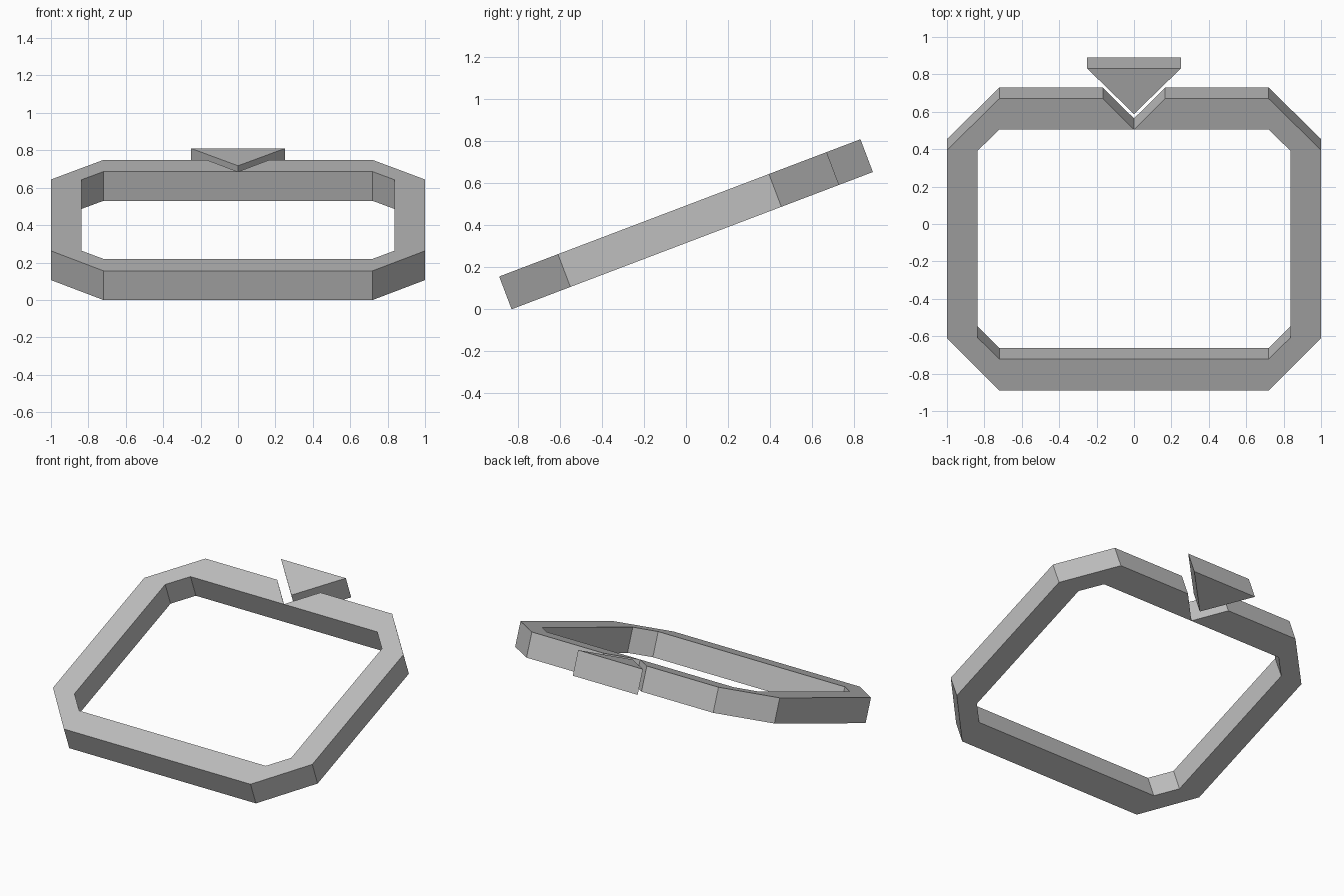
import bpy, bmesh, math

if "Cube" in bpy.data.objects:
    bpy.data.objects.remove(bpy.data.objects["Cube"], do_unlink=True)

TILT = math.radians(20.8)
THICK = 0.167
CENTRE_HEIGHT = 0.494

grey = bpy.data.materials.new("plain grey")
grey.use_nodes = True
colour = (0.52, 0.52, 0.52, 1)
grey.diffuse_color = colour
grey.node_tree.nodes["Principled BSDF"].inputs["Base Color"].default_value = colour


def tilted_plate(name, points, faces):
    """Flat outline thickened downward, then leaned up toward the back."""
    bm = bmesh.new()
    verts = [bm.verts.new((x, y / math.cos(TILT), 0)) for x, y in points]
    for face in faces:
        bm.faces.new([verts[i] for i in face])
    bmesh.ops.recalc_face_normals(bm, faces=bm.faces)
    ext = bmesh.ops.extrude_face_region(bm, geom=bm.faces[:], use_keep_orig=True)
    moved = [g for g in ext["geom"] if isinstance(g, bmesh.types.BMVert)]
    bmesh.ops.translate(bm, vec=(0, 0, -THICK), verts=moved)
    bmesh.ops.recalc_face_normals(bm, faces=bm.faces)
    mesh = bpy.data.meshes.new(name)
    bm.to_mesh(mesh)
    bm.free()
    mesh.materials.append(grey)
    obj = bpy.data.objects.new(name, mesh)
    obj.location.z = CENTRE_HEIGHT
    obj.rotation_euler.x = TILT
    bpy.context.collection.objects.link(obj)
    return obj


def both_sides(half):
    return half + [(-x, y) for x, y in reversed(half)]


# Octagonal frame, open at the back where the V notch meets the inner edge
outer = both_sides([(0.167, 0.67), (0.72, 0.67), (1, 0.395), (1, -0.61), (0.72, -0.89)])
inner = both_sides([(0, 0.505), (0.72, 0.505), (0.836, 0.392), (0.836, -0.608), (0.72, -0.722)])
n = len(outer)
quads = [(i, i + 1, n + i + 1, n + i) for i in range(n - 1)]
tilted_plate("frame", outer + inner, quads)

# Triangular pointer above the notch
tilted_plate("pointer", [(0, 0.588), (0.25, 0.831), (-0.25, 0.831)], [(0, 1, 2)])
